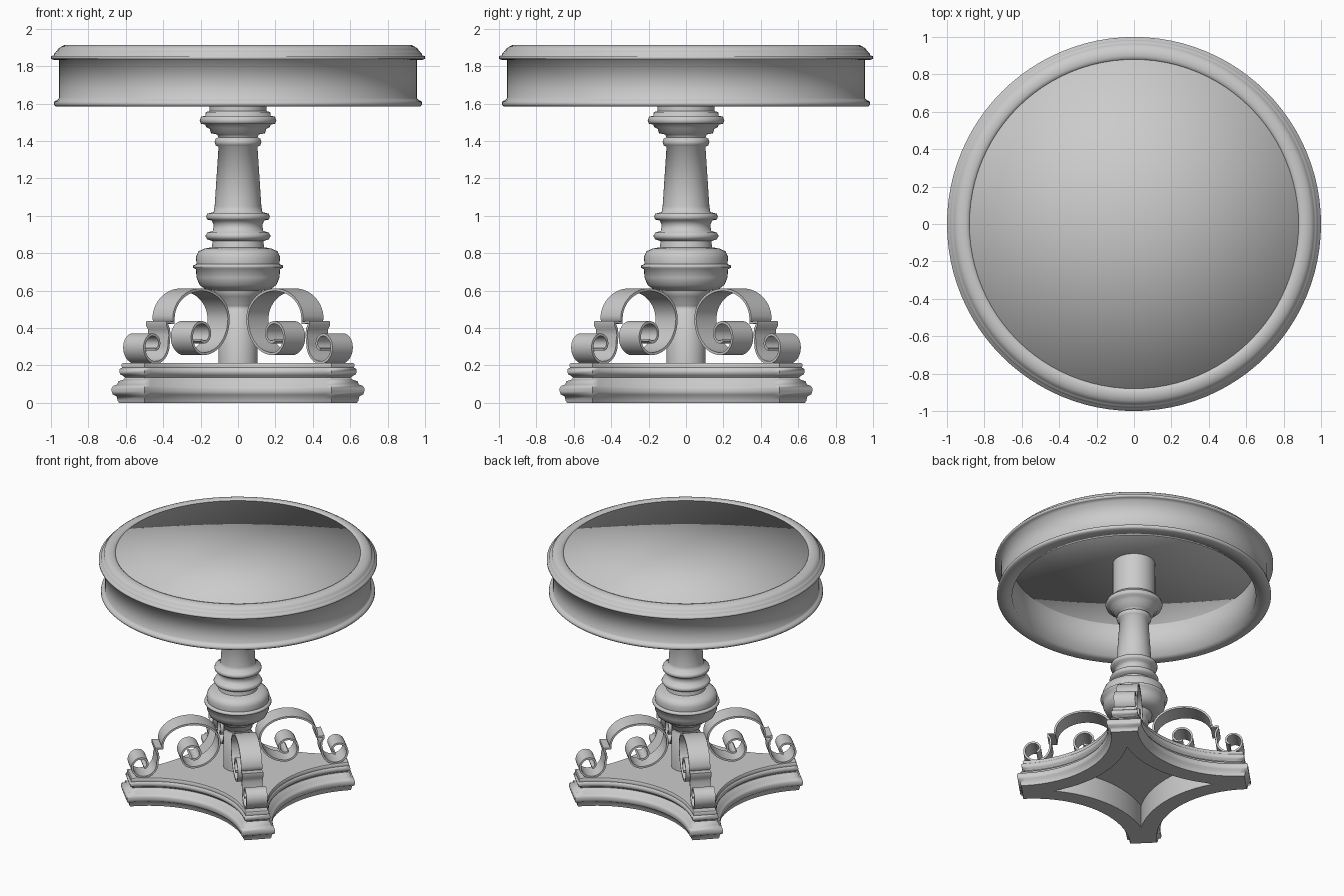
import bpy, bmesh, math
from mathutils import Vector

cube = bpy.data.objects.get("Cube")
if cube:
    bpy.data.objects.remove(cube, do_unlink=True)

grey = bpy.data.materials.new("plain_grey")
grey.use_nodes = True
colour = (0.6, 0.6, 0.6, 1)
grey.diffuse_color = colour
for node in grey.node_tree.nodes:
    if node.type == 'BSDF_PRINCIPLED':
        node.inputs["Base Color"].default_value = colour


def loft(name, rings, caps=False, angle=None):
    """Skin closed rings of points in order; angle sets the sharp-edge limit."""
    bm = bmesh.new()
    loops = [[bm.verts.new(p) for p in ring] for ring in rings]
    n = len(loops[0])
    for a, b in zip(loops, loops[1:]):
        for i in range(n):
            j = (i + 1) % n
            bm.faces.new((a[i], a[j], b[j], b[i]))
    if caps:
        bm.faces.new(loops[0])
        bm.faces.new(loops[-1])
    bmesh.ops.remove_doubles(bm, verts=bm.verts[:], dist=0.0002)
    bmesh.ops.recalc_face_normals(bm, faces=bm.faces[:])
    mesh = bpy.data.meshes.new(name)
    bm.to_mesh(mesh)
    bm.free()
    mesh.materials.append(grey)
    obj = bpy.data.objects.new(name, mesh)
    bpy.context.collection.objects.link(obj)
    bpy.ops.object.select_all(action='DESELECT')
    obj.select_set(True)
    bpy.context.view_layer.objects.active = obj
    if angle is None:
        bpy.ops.object.shade_smooth()
    else:
        bpy.ops.object.shade_smooth_by_angle(angle=math.radians(angle))
    return obj


def lathe(name, profile, sides, angle=None):
    """Turn a (radius, height) profile about the z axis."""
    turns = [math.tau * i / sides for i in range(sides)]
    return loft(name, [[(r * math.cos(t), r * math.sin(t), z) for t in turns]
                       for r, z in profile], angle=angle)


# Round top: moulded rim with apron, and the panel set inside it
rim = [(0.875, 1.585), (0.975, 1.585), (0.985, 1.595), (0.982, 1.612),
       (0.965, 1.62), (0.957, 1.63), (0.957, 1.832), (0.99, 1.835),
       (1.0, 1.84), (1.0, 1.854), (0.985, 1.858), (0.983, 1.868),
       (0.972, 1.88), (0.965, 1.884), (0.963, 1.893), (0.945, 1.905),
       (0.925, 1.914), (0.9, 1.914), (0.886, 1.91), (0.877, 1.9)]
lathe("table_rim", rim + [(0.875, 1.8), rim[0]], 96)
lathe("table_panel", [(0, 1.85), (0.88, 1.85), (0.88, 1.904), (0, 1.904)], 96)

# Turned pedestal column
lathe("column", [
    (0.105, 0.2), (0.105, 0.48), (0.09, 0.5), (0.09, 0.52), (0.105, 0.53),
    (0.105, 0.56), (0.125, 0.57), (0.13, 0.6), (0.17, 0.605), (0.205, 0.63),
    (0.222, 0.67), (0.225, 0.715), (0.24, 0.722), (0.24, 0.735), (0.222, 0.742),
    (0.225, 0.78), (0.212, 0.81), (0.18, 0.825), (0.14, 0.832), (0.135, 0.865),
    (0.165, 0.875), (0.175, 0.892), (0.165, 0.91), (0.135, 0.92), (0.13, 0.95),
    (0.14, 0.975), (0.165, 0.98), (0.17, 0.995), (0.165, 1.012), (0.13, 1.02),
    (0.125, 1.05), (0.104, 1.37), (0.12, 1.378), (0.125, 1.395), (0.12, 1.412),
    (0.105, 1.42), (0.11, 1.435), (0.145, 1.442), (0.15, 1.465), (0.17, 1.475),
    (0.175, 1.488), (0.198, 1.492), (0.205, 1.51), (0.198, 1.53),
    (0.175, 1.535), (0.172, 1.555), (0.153, 1.56), (0.153, 1.86)], 48, 70)


# Four-pointed base with hollowed sides and blunt tips
ARC_CENTRE, ARC_RADIUS, TIP = 1.118, 0.668, 0.831


def star(inset, z):
    r = ARC_RADIUS + inset
    s = (TIP - inset) * math.sqrt(2)
    k = s - ARC_CENTRE
    v = ARC_CENTRE + (k - math.sqrt(2 * r * r - k * k)) / 2
    if v < s / 2:    # tip has closed to a point
        v = (ARC_CENTRE - math.sqrt(2 * r * r - ARC_CENTRE ** 2)) / 2
    sweep = math.acos((ARC_CENTRE - v) / r)
    points = []
    for side in range(4):
        turn = side * math.pi / 2
        for i in range(25):
            a = sweep * (i / 12 - 1)
            x, y = r * math.sin(a), r * math.cos(a) - ARC_CENTRE
            points.append((x * math.cos(turn) - y * math.sin(turn),
                           x * math.sin(turn) + y * math.cos(turn), z))
    return points


base_profile = [(0.15, 0.18), (0.15, 0.0), (0.027, 0.0), (0.022, 0.012),
                (0.018, 0.035), (0.004, 0.045), (0, 0.06), (0, 0.08),
                (0.006, 0.092), (0.02, 0.098), (0.024, 0.115), (0.045, 0.125),
                (0.05, 0.135), (0.042, 0.145), (0.032, 0.152), (0.028, 0.165),
                (0.03, 0.182), (0.038, 0.188), (0.036, 0.205), (0.042, 0.214)]
loft("star_base", [star(o, z) for o, z in base_profile], caps=True, angle=55)


# Four scrolled ribbon brackets standing on the tips
def spiral(cx, cz, r0, r1, a0, a1, n, squash=1):
    out = []
    for i in range(n + 1):
        t = i / n
        a, r = math.radians(a0 + (a1 - a0) * t), r0 + (r1 - r0) * t
        out.append(Vector((cx + r * math.cos(a), 0, cz + r * math.sin(a) * squash)))
    return out


path = spiral(0.34, 0.362, 0.03, 0.1, 300, -90, 36)             # inner volute
path += spiral(0.34, 0.45, 0.193, 0.193, -97, -180, 10, 0.974)  # sweep upward
path += spiral(0.355, 0.45, 0.208, 0.208, 173, -8, 26, 0.745)   # arch
path += [Vector((x, 0, z)) for x, z in
         [(0.615, 0.432), (0.612, 0.418), (0.598, 0.395), (0.593, 0.36)]]
path += spiral(0.71, 0.308, 0.112, 0.025, 170, 600, 40)         # outer volute

HALF_WIDTH, HALF_THICK = 0.077, 0.007
sections = []
for i, p in enumerate(path):
    along = path[min(i + 1, len(path) - 1)] - path[max(i - 1, 0)]
    across = Vector((-along.z, 0, along.x)).normalized() * HALF_THICK
    wide = Vector((0, HALF_WIDTH, 0))
    sections.append([p + across + wide, p + across - wide,
                     p - across - wide, p - across + wide])
for k, corner in enumerate(("back_left", "back_right", "front_right", "front_left")):
    bracket = loft("scroll_bracket_" + corner, sections, caps=True, angle=40)
    bracket.rotation_euler.z = math.pi / 4 + k * math.pi / 2
